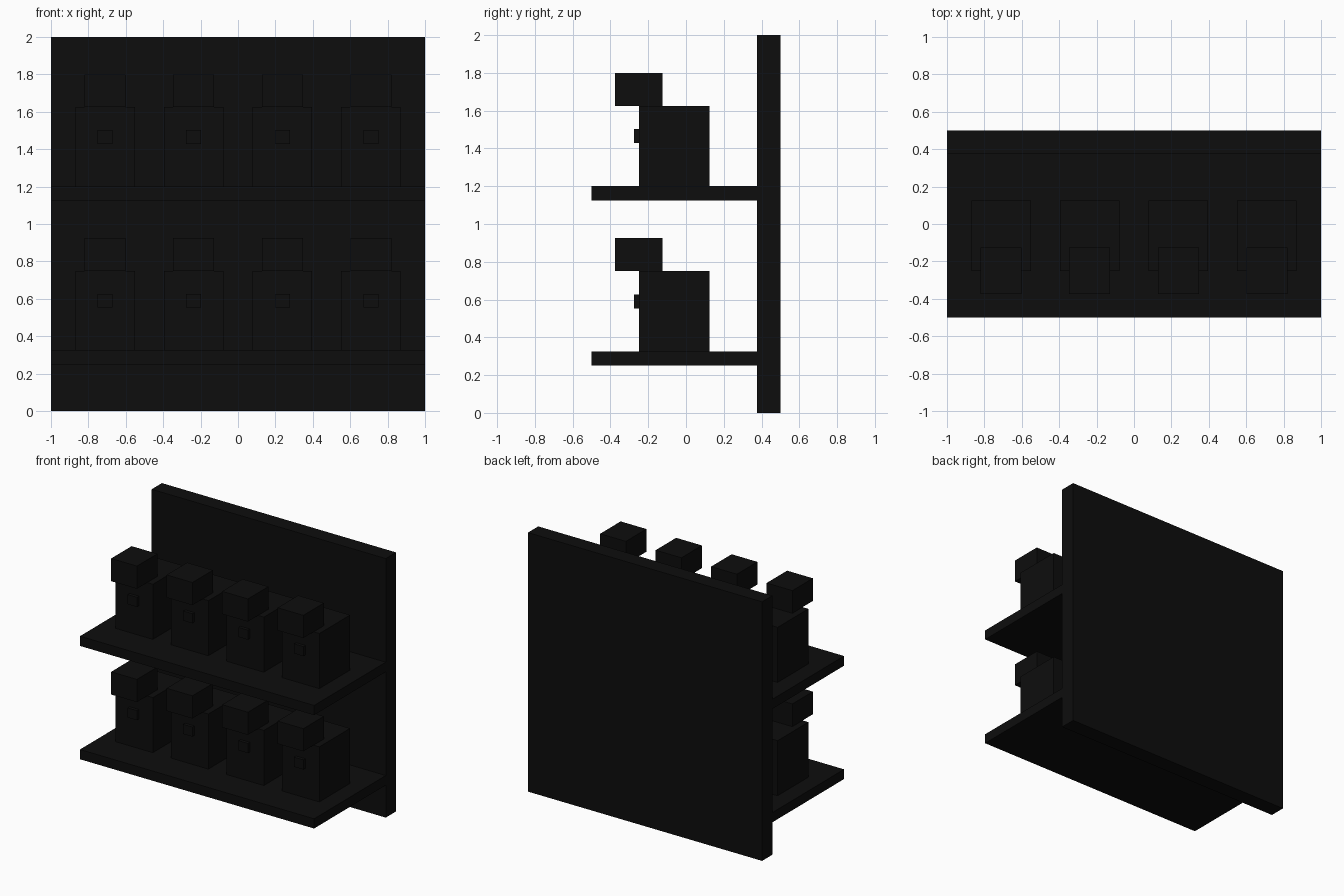
import bpy

cube = bpy.data.objects.get("Cube")
if cube:
    bpy.data.objects.remove(cube, do_unlink=True)

black = bpy.data.materials.new("matte black")
black.use_nodes = True
colour = (0.004, 0.004, 0.004, 1)
black.diffuse_color = colour
black.node_tree.nodes["Principled BSDF"].inputs["Base Color"].default_value = colour


def box(name, x, y, z):
    """Box spanning the given (low, high) range on each axis."""
    spans = (x, y, z)
    bpy.ops.mesh.primitive_cube_add(size=1, location=[(a + b) / 2 for a, b in spans])
    ob = bpy.context.object
    ob.name = name
    ob.scale = [b - a for a, b in spans]
    bpy.ops.object.transform_apply(location=False, rotation=False, scale=True)
    ob.data.materials.append(black)


def around(centre, width):
    return (centre - width / 2, centre + width / 2)


# Upright back board
box("back_board", (-1, 1), (0.375, 0.5), (0, 2))

# Two shelves, each carrying four dispensers
for level, base in (("lower", 0.25), ("upper", 1.125)):
    top = base + 0.075
    box(f"{level}_shelf", (-1, 1), (-0.5, 0.375), (base, top))
    for i in range(4):
        x = (i - 1.5) * 0.474
        label = f"{level}_dispenser_{i + 1}"
        box(label + "_body", around(x, 0.318), (-0.25, 0.125), (top, top + 0.425))
        box(label + "_head", around(x, 0.22), (-0.375, -0.125), (top + 0.425, top + 0.6))
        box(label + "_button", around(x, 0.08), (-0.275, -0.25), (top + 0.228, top + 0.302))
